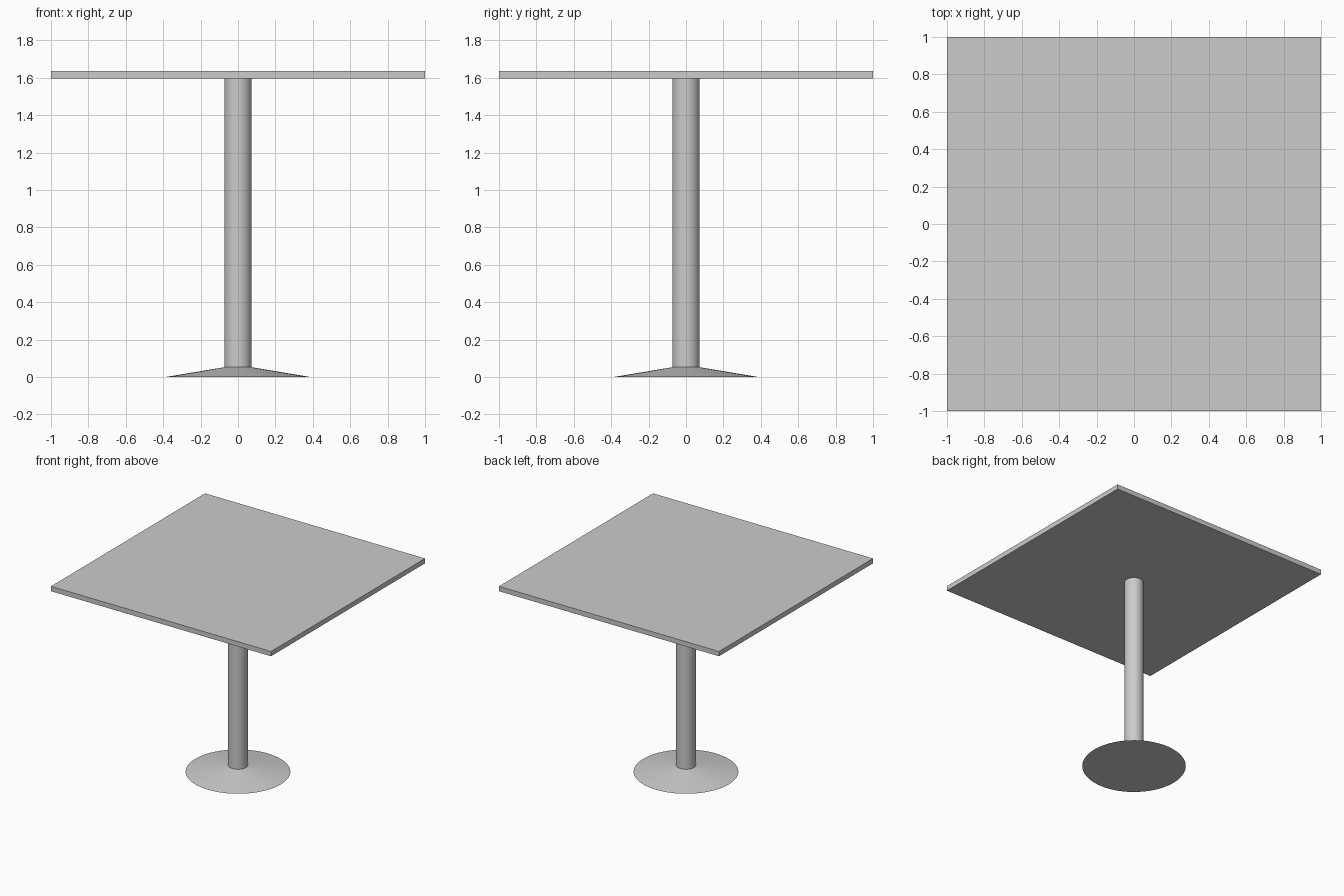
import bpy
import math

if "Cube" in bpy.data.objects:
    bpy.data.objects.remove(bpy.data.objects["Cube"])

TOP_Z, TOP_THICK = 1.597, 0.04
COLUMN_R, BASE_R, BASE_H = 0.073, 0.39, 0.053


def round_part(name, r_bottom, r_top, z0, z1):
    bpy.ops.mesh.primitive_cone_add(vertices=64, radius1=r_bottom, radius2=r_top,
                                    depth=z1 - z0, location=(0, 0, (z0 + z1) / 2))
    obj = bpy.context.object
    obj.name = name
    bpy.ops.object.shade_smooth_by_angle(angle=math.radians(8))
    return obj


# Flared round foot
round_part("base", BASE_R, COLUMN_R, 0, BASE_H)

# Central pedestal
round_part("column", COLUMN_R, COLUMN_R, BASE_H, TOP_Z)

# Square table top
bpy.ops.mesh.primitive_cube_add(size=1, location=(0, 0, TOP_Z + TOP_THICK / 2))
top = bpy.context.object
top.name = "table_top"
top.scale = (2, 2, TOP_THICK)
bpy.ops.object.transform_apply(location=False, rotation=False, scale=True)
